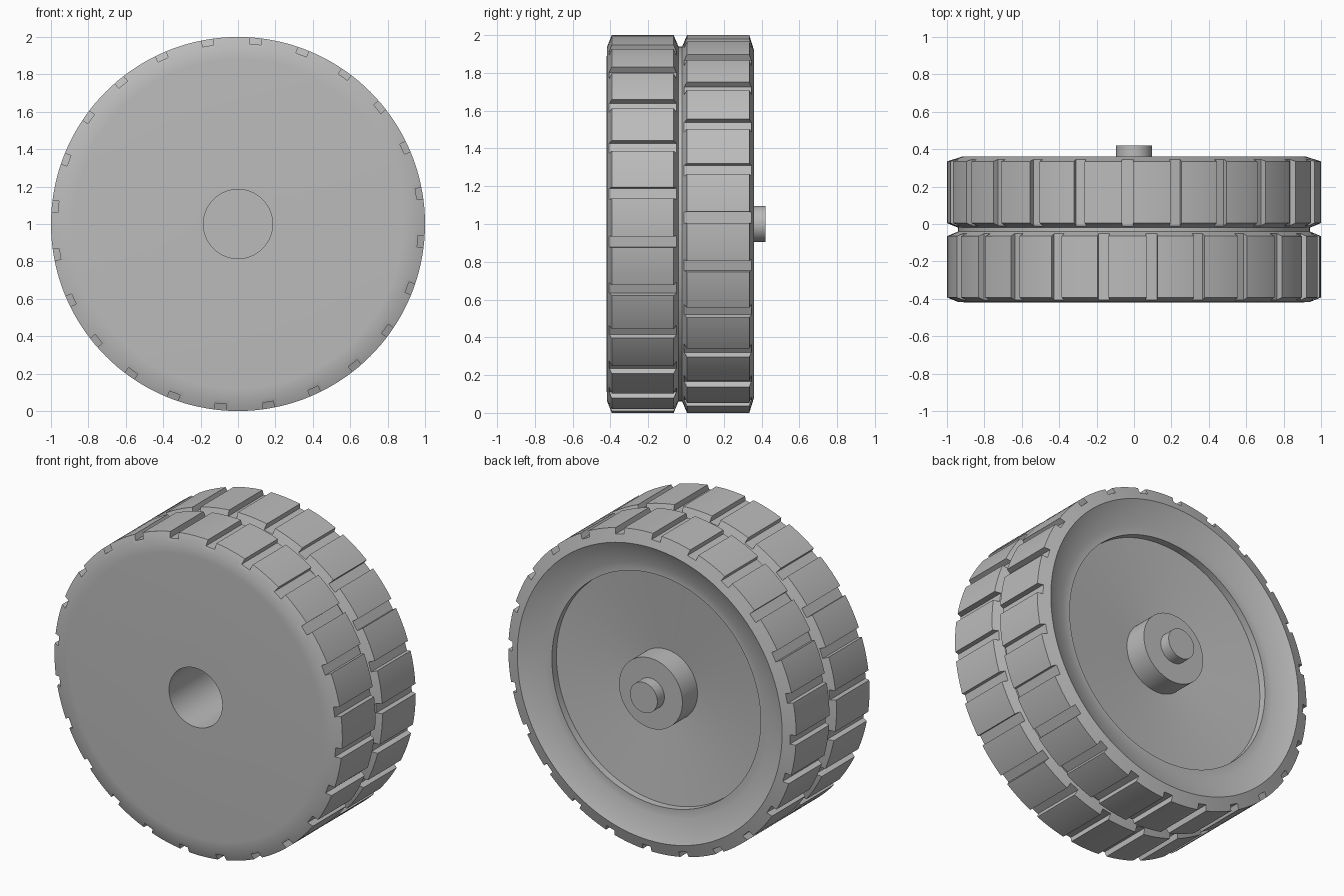
import bpy, bmesh, math
from mathutils import Matrix

cube = bpy.data.objects.get("Cube")
if cube:
    bpy.data.objects.remove(cube, do_unlink=True)

CENTRE = 1.0      # height of the axle
SEGMENTS = 144
GROOVES = 24

grey = bpy.data.materials.new("plain_grey")
grey.use_nodes = True
colour = (0.5, 0.5, 0.5, 1)
grey.diffuse_color = colour
grey.node_tree.nodes["Principled BSDF"].inputs["Base Color"].default_value = colour


def make_object(name, bm):
    mesh = bpy.data.meshes.new(name)
    bmesh.ops.recalc_face_normals(bm, faces=bm.faces)
    bm.to_mesh(mesh)
    bm.free()
    mesh.materials.append(grey)
    obj = bpy.data.objects.new(name, mesh)
    bpy.context.collection.objects.link(obj)
    obj.location.z = CENTRE
    return obj


def lathe(name, profile):
    """Spin (radius, y) points around the y axis."""
    bm = bmesh.new()
    verts = [bm.verts.new((r, y, 0)) for r, y in profile]
    edges = [bm.edges.new(pair) for pair in zip(verts, verts[1:])]
    bmesh.ops.spin(bm, geom=verts + edges, cent=(0, 0, 0), axis=(0, 1, 0),
                   angle=math.tau, steps=SEGMENTS)
    bmesh.ops.remove_doubles(bm, verts=bm.verts, dist=1e-4)
    return make_object(name, bm)


def cut_grooves(wheel, name, y_mid, start):
    """Cut a ring of cross grooves; start is degrees clockwise from the top."""
    bm = bmesh.new()
    for i in range(GROOVES):
        turn = math.radians(start + i * 360 / GROOVES)
        matrix = (Matrix.Rotation(turn, 4, 'Y')
                  @ Matrix.Translation((0, y_mid, 1.015))
                  @ Matrix.Diagonal((0.06, 0.37, 0.1, 1)))
        bmesh.ops.create_cube(bm, size=1, matrix=matrix)
    cutter = make_object(name, bm)
    cutter.hide_render = True
    mod = wheel.modifiers.new("grooves", 'BOOLEAN')
    mod.operation = 'DIFFERENCE'
    mod.solver = 'EXACT'
    mod.object = cutter
    bpy.context.view_layer.objects.active = wheel
    bpy.ops.object.modifier_apply(modifier=mod.name)
    bpy.data.objects.remove(cutter, do_unlink=True)


# Wheel body: bore, front face, two treads, dished back, hub and axle pin
profile = [
    (0, 0.12), (0.185, 0.12), (0.185, -0.42),
    (0.88, -0.42), (0.94, -0.417), (1, -0.393), (1, -0.065),
    (0.94, -0.04), (0.94, -0.02), (1, 0.005), (1, 0.335),
    (0.92, 0.36), (0.78, 0.295), (0.725, 0.295), (0.725, 0.25),
    (0.22, 0.2), (0.22, 0.35), (0.095, 0.35), (0.095, 0.42), (0, 0.42),
]
wheel = lathe("wheel", profile)

# Staggered tread grooves
cut_grooves(wheel, "front_grooves", -0.229, 5.5)
cut_grooves(wheel, "rear_grooves", 0.17, -2)

bpy.ops.object.select_all(action='DESELECT')
wheel.select_set(True)
bpy.context.view_layer.objects.active = wheel
bpy.ops.object.shade_smooth_by_angle(angle=math.radians(30))
